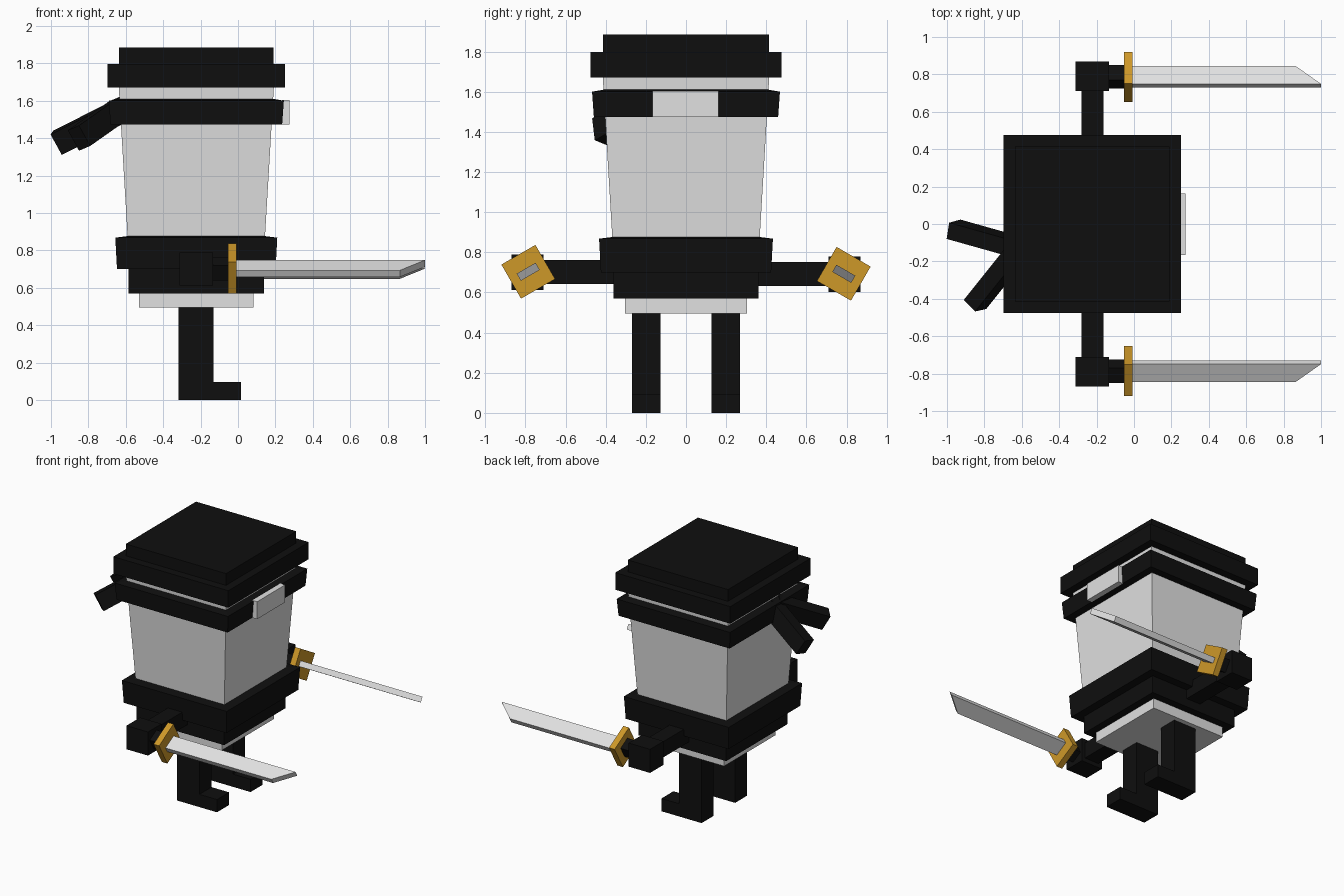
import bpy, bmesh, math
from mathutils import Vector

default = bpy.data.objects.get("Cube")
if default:
    bpy.data.objects.remove(default, do_unlink=True)

CX = -0.223  # centre of the body along x
X, Y, Z = Vector((1, 0, 0)), Vector((0, 1, 0)), Vector((0, 0, 1))


def material(name, rgb):
    m = bpy.data.materials.new(name)
    m.use_nodes = True
    m.diffuse_color = (*rgb, 1)
    m.node_tree.nodes["Principled BSDF"].inputs["Base Color"].default_value = (*rgb, 1)
    return m


BLACK = material("black cloth", (0.0048, 0.0048, 0.0048))
GREY = material("light grey", (0.75, 0.75, 0.75))
GOLD = material("gold", (0.617, 0.314, 0.022))


def finish(name, bm, mat):
    bmesh.ops.recalc_face_normals(bm, faces=bm.faces)
    mesh = bpy.data.meshes.new(name)
    bm.to_mesh(mesh)
    bm.free()
    mesh.materials.append(mat)
    obj = bpy.data.objects.new(name, mesh)
    bpy.context.collection.objects.link(obj)
    return obj


def loft(name, rings, mat):
    """Stack of square rings (half width, z) around the body axis, capped."""
    bm = bmesh.new()
    loops = [[bm.verts.new((CX + sx * h, sy * h, z))
              for sx, sy in ((-1, -1), (1, -1), (1, 1), (-1, 1))] for h, z in rings]
    for a, b in zip(loops, loops[1:]):
        for i in range(4):
            j = (i + 1) % 4
            bm.faces.new((a[i], a[j], b[j], b[i]))
    bm.faces.new(loops[0])
    bm.faces.new(loops[-1])
    return finish(name, bm, mat)


def prism(name, outline, thick, origin, a, b, n, mat):
    """Outline in the plane of axes a and b, thickened evenly along n."""
    bm = bmesh.new()
    o = Vector(origin)
    lo, hi = [[bm.verts.new(o + a * u + b * v + n * (thick * s)) for u, v in outline]
              for s in (-0.5, 0.5)]
    bm.faces.new(lo)
    bm.faces.new(hi)
    for i in range(len(lo)):
        j = (i + 1) % len(lo)
        bm.faces.new((lo[i], lo[j], hi[j], hi[i]))
    return finish(name, bm, mat)


def rect(u0, u1, v0, v1):
    return [(u0, v0), (u1, v0), (u1, v1), (u0, v1)]


# Body and head: stacked square sections
loft("hips", [(0.305, 0.495), (0.305, 0.58)], GREY)
loft("waist", [(0.362, 0.57), (0.362, 0.72)], BLACK)
loft("belt", [(0.36, 0.70), (0.424, 0.70), (0.433, 0.868), (0.368, 0.876)], BLACK)
loft("head", [(0.367, 0.87), (0.415, 1.68)], GREY)
loft("headband", [(0.40, 1.474), (0.459, 1.474), (0.468, 1.60), (0.412, 1.61)], BLACK)
loft("cap_rim", [(0.475, 1.67), (0.475, 1.797)], BLACK)
loft("cap_crown", [(0.414, 1.78), (0.414, 1.885)], BLACK)

# Plate on the headband
prism("headband_plate", rect(-0.167, 0.163, 1.473, 1.603), 0.04, (0.255, 0, 0), Y, Z, X, GREY)


# Knotted headband tails
def tail(name, start, end, roll):
    start, end = Vector(start), Vector(end)
    d = (end - start).normalized()
    side = d.cross(Z).normalized()
    up = side.cross(d)
    r = math.radians(roll)
    up, side = up * math.cos(r) + side * math.sin(r), side * math.cos(r) - up * math.sin(r)
    prism(name, rect(0, (end - start).length, -0.0625, 0.0625), 0.09, start, d, up, side, BLACK)


tail("headband_tail_left", (-0.62, -0.125, 1.55), (-0.965, -0.028, 1.375), -15)
tail("headband_tail_right", (-0.63, -0.155, 1.555), (-0.85, -0.43, 1.40), 18)

# Legs, arms and swords on both sides
LEG = [(-0.317, 0), (0.015, 0), (0.015, 0.095), (-0.13, 0.095), (-0.13, 0.5), (-0.317, 0.5)]
C30, S30 = math.cos(math.radians(30)), 0.5
for s, label, zc in ((1, "left", 0.693), (-1, "right", 0.703)):
    prism(label + "_leg", LEG, 0.142, (0, s * 0.198, 0), X, Z, Y, BLACK)
    prism(label + "_arm", rect(-0.28, -0.162, zc - 0.06, zc + 0.058), 0.40,
          (0, s * 0.53, 0), X, Z, Y, BLACK)
    prism(label + "_hand", rect(-0.312, -0.135, zc - 0.09, zc + 0.086), 0.16,
          (0, s * 0.79, 0), X, Z, Y, BLACK)
    # Sword axes: width rises toward the body, thickness leans outward
    inward, lean = Vector((0, -s * C30, S30)), Vector((0, s * S30, C30))
    grip = (0, s * 0.786, zc)
    prism(label + "_sword_handle", rect(-0.16, -0.04, -0.046, 0.046), 0.092,
          grip, X, inward, lean, BLACK)
    prism(label + "_sword_guard", rect(-0.054, -0.008, -0.098, 0.098), 0.196,
          grip, X, inward, lean, GOLD)
    prism(label + "_sword_blade", [(-0.02, -0.0545), (0.866, -0.0545), (1.0, 0.0545), (-0.02, 0.0545)],
          0.041, grip, X, inward, lean, GREY)
